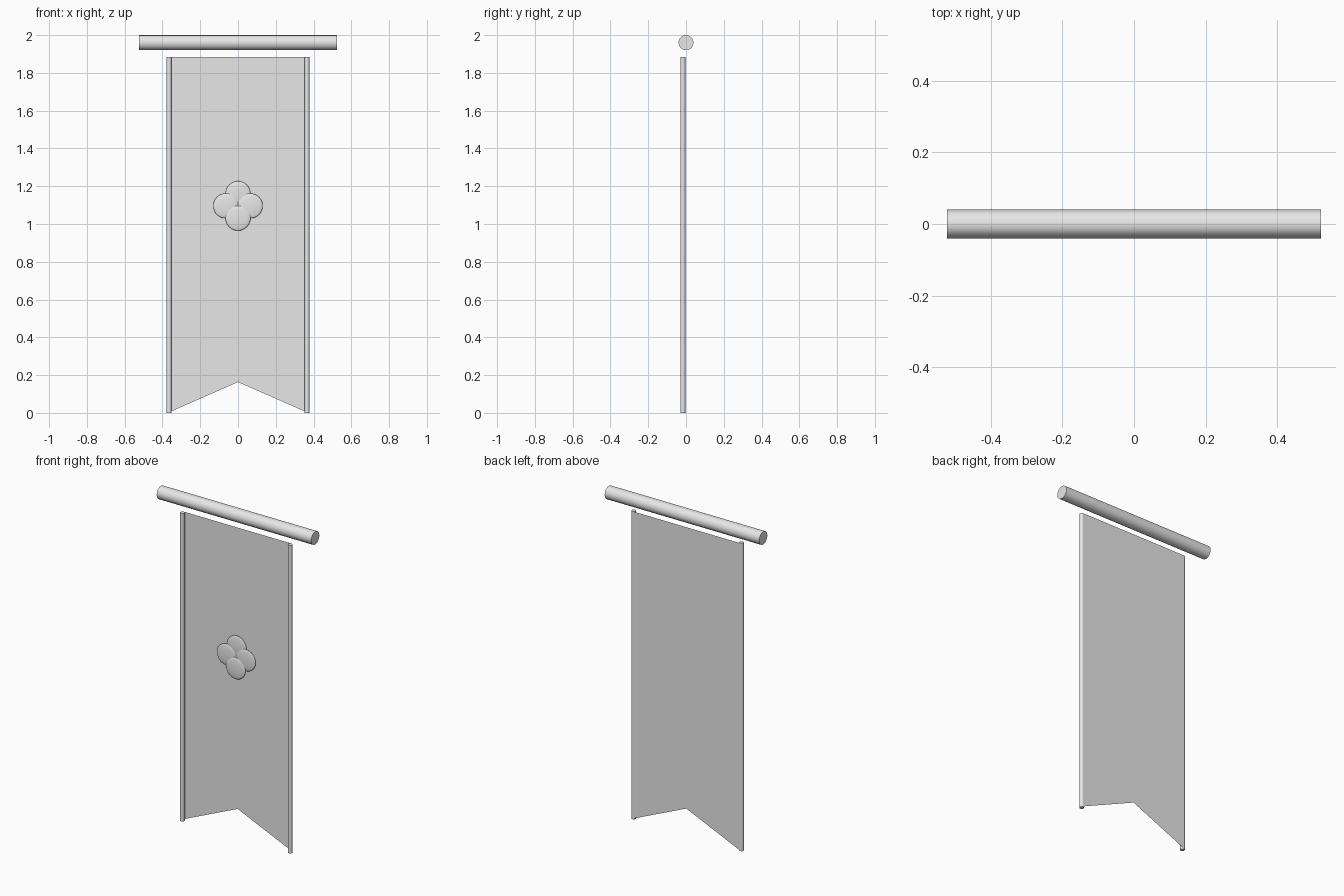
import bpy
import bmesh
from math import radians
from mathutils import Matrix

cube = bpy.data.objects.get("Cube")
if cube:
    bpy.data.objects.remove(cube, do_unlink=True)

# One plain grey throughout
grey = bpy.data.materials.new("plain_grey")
grey.use_nodes = True
colour = (0.8, 0.8, 0.8, 1)
grey.diffuse_color = colour
grey.node_tree.nodes["Principled BSDF"].inputs["Base Color"].default_value = colour


def finish(obj, name):
    obj.name = name
    obj.data.name = name
    obj.data.materials.append(grey)
    bpy.ops.object.shade_smooth_by_angle(angle=radians(40))
    return obj


def bar(name, radius, length, location, rotation=(0, 0, 0)):
    bpy.ops.mesh.primitive_cylinder_add(vertices=16, radius=radius, depth=length,
                                        location=location, rotation=rotation)
    return finish(bpy.context.object, name)


def petal(name, x, y, z):
    bpy.ops.mesh.primitive_uv_sphere_add(segments=24, ring_count=16, radius=0.066,
                                         location=(x, y, z))
    obj = bpy.context.object
    obj.data.transform(Matrix.Diagonal((1, 0.13, 1, 1)))
    return finish(obj, name)


top = 1.885
edge = 0.365

# Cloth: a thin sheet with a notched lower edge
bm = bmesh.new()
outline = [(-edge, 0.003), (0, 0.163), (edge, 0.003), (edge, top), (0, top), (-edge, top)]
verts = [bm.verts.new((x, -0.003, z)) for x, z in outline]
for ids in ((0, 1, 4, 5), (1, 2, 3, 4)):
    bm.faces.new([verts[i] for i in ids])
mesh = bpy.data.meshes.new("cloth")
bm.to_mesh(mesh)
bm.free()
mesh.materials.append(grey)
bpy.context.collection.objects.link(bpy.data.objects.new("cloth", mesh))

# Cross rod above the cloth
bar("cross_rod", 0.04, 1.046, (0, 0, 1.96), (0, radians(90), 0))

# Edge trims along both sides
for side, sign in (("left", 1), ("right", -1)):
    bar(side + "_trim", 0.0133, top, (sign * edge, -0.0165, top / 2))

# Emblem of four flattened petals, overlapping like shingles
mid, reach = 1.096, 0.065
petal("upper_petal", 0, -0.012, mid + reach)
petal("left_petal", reach, -0.0165, mid)
petal("right_petal", -reach, -0.0165, mid)
petal("lower_petal", 0, -0.021, mid - reach)
